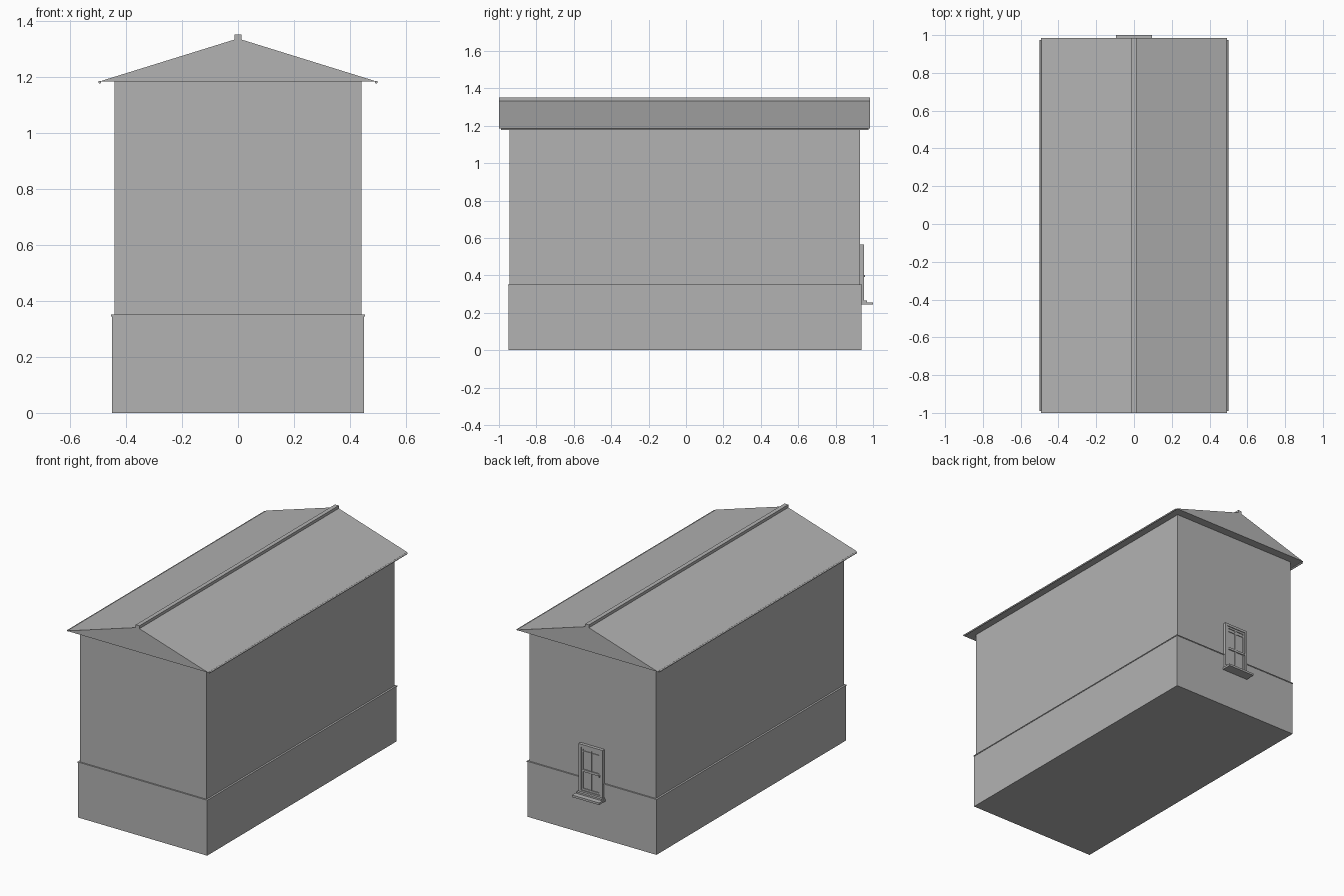
import bpy
import math

cube = bpy.data.objects.get("Cube")
if cube:
    bpy.data.objects.remove(cube, do_unlink=True)

grey = bpy.data.materials.new("plain grey")
GREY = (0.45, 0.45, 0.45, 1)
grey.diffuse_color = GREY
grey.use_nodes = True
grey.node_tree.nodes["Principled BSDF"].inputs["Base Color"].default_value = GREY


def prism(name, profile, y0, y1):
    """Extrude an x-z profile along y."""
    n = len(profile)
    verts = [(x, y, z) for y in (y0, y1) for x, z in profile]
    faces = [list(range(n)), list(range(2 * n - 1, n - 1, -1))]
    for i in range(n):
        j = (i + 1) % n
        faces.append([j, i, i + n, j + n])
    mesh = bpy.data.meshes.new(name)
    mesh.from_pydata(verts, [], faces)
    mesh.materials.append(grey)
    obj = bpy.data.objects.new(name, mesh)
    bpy.context.collection.objects.link(obj)
    return obj


def box(name, x0, x1, y0, y1, z0, z1):
    return prism(name, [(x0, z0), (x1, z0), (x1, z1), (x0, z1)], y0, y1)


def frame(name, half, z0, z1, width, y0, y1):
    """Rectangular frame of two stiles and two rails."""
    inner = half - width
    for side, s in (("left", 1), ("right", -1)):
        a, b = sorted((s * inner, s * half))
        box(f"{name}_{side}", a, b, y0, y1, z0, z1)
    box(name + "_bottom", -inner, inner, y0, y1, z0, z0 + width)
    box(name + "_top", -inner, inner, y0, y1, z1 - width, z1)


# Body of the house
box("plinth", -0.45, 0.45, -0.95, 0.937, 0, 0.345)
box("plinth_rim", -0.453, 0.453, -0.953, 0.94, 0.345, 0.351)
box("walls", -0.441, 0.441, -0.944, 0.931, 0.35, 1.187)

# Roof with a flat underside, ridge cap and rounded eave beads
prism("roof", [(-0.493, 1.184), (0.493, 1.184), (0, 1.337)], -1, 0.985)
box("ridge_cap", -0.013, 0.013, -1, 0.985, 1.327, 1.351)
for side, s in (("left", 1), ("right", -1)):
    ring = [(s * 0.494 + 0.005 * math.cos(math.tau * k / 12),
             1.181 + 0.005 * math.sin(math.tau * k / 12)) for k in range(12)]
    bead = prism("eave_bead_" + side, ring, -0.99, 0.975)
    for p in bead.data.polygons:
        p.use_smooth = len(p.vertices) == 4

# Back window: casing, sash, glazing bars, sill and latch
frame("window_casing", 0.084, 0.26, 0.565, 0.016, 0.925, 0.951)
frame("window_sash", 0.068, 0.276, 0.549, 0.012, 0.925, 0.946)
box("window_pane", -0.057, 0.057, 0.925, 0.941, 0.286, 0.538)
box("window_mullion", -0.005, 0.005, 0.925, 0.946, 0.286, 0.538)
box("window_crossbar", -0.057, 0.057, 0.925, 0.948, 0.394, 0.408)
box("window_top_bar", -0.057, 0.057, 0.925, 0.945, 0.516, 0.524)
box("window_sill", -0.094, 0.094, 0.925, 1.0, 0.243, 0.256)
box("window_sill_step", -0.088, 0.088, 0.925, 0.967, 0.256, 0.266)
box("window_latch", -0.064, -0.058, 0.94, 0.956, 0.39, 0.402)
